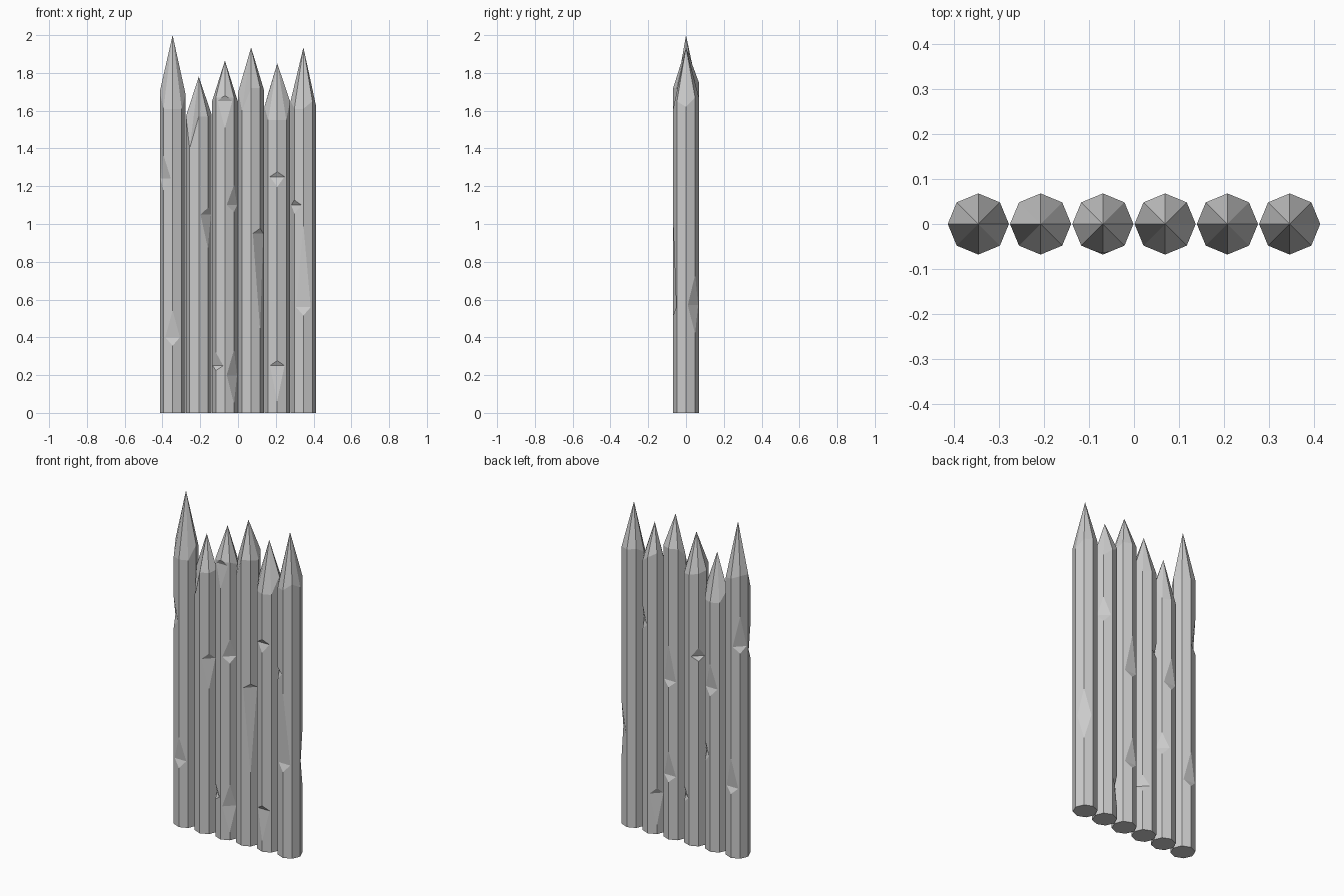
import bpy
import bmesh
import math
from mathutils import Matrix, Vector

if "Cube" in bpy.data.objects:
    bpy.data.objects.remove(bpy.data.objects["Cube"], do_unlink=True)

SIDES = 8
RADIUS = 0.068
SPACING = 0.1385
CHIP_DEPTH = 0.016

# Edge indices around a stake, counted from the model's left
(LEFT, BACK_LEFT, BACK, BACK_RIGHT,
 RIGHT, FRONT_RIGHT, FRONT, FRONT_LEFT) = range(SIDES)

# Single flat wood tone
wood = bpy.data.materials.new("grey_wood")
wood.use_nodes = True
GREY = (0.6, 0.6, 0.6, 1)
wood.diffuse_color = GREY
wood.node_tree.nodes["Principled BSDF"].inputs["Base Color"].default_value = GREY


def make_object(name, bm):
    """Turn a bmesh into a linked object."""
    bmesh.ops.recalc_face_normals(bm, faces=bm.faces)
    mesh = bpy.data.meshes.new(name)
    bm.to_mesh(mesh)
    bm.free()
    mesh.materials.append(wood)
    obj = bpy.data.objects.new(name, mesh)
    bpy.context.scene.collection.objects.link(obj)
    return obj


def direction(edge):
    angle = edge * math.tau / SIDES
    return Vector((math.cos(angle), math.sin(angle), 0))


def stake_mesh(tip, shoulders):
    """Octagonal post with an uneven sharpened point."""
    bm = bmesh.new()
    ring = [direction(i) * RADIUS for i in range(SIDES)]
    low = [bm.verts.new(p) for p in ring]
    high = [bm.verts.new((p.x, p.y, z)) for p, z in zip(ring, shoulders)]
    apex = bm.verts.new((0, 0, tip))
    bm.faces.new(low[::-1])
    for i in range(SIDES):
        j = (i + 1) % SIDES
        bm.faces.new((low[i], low[j], high[j], high[i]))
        bm.faces.new((high[i], high[j], apex))
    return bm


def add_chip(bm, edge, top, deep, bottom):
    """Wedge-shaped cutter that bites into one edge of a stake."""
    outer = RADIUS + 0.002
    profile = [(outer, top), (RADIUS - CHIP_DEPTH, deep), (outer, bottom)]
    turn = Matrix.Rotation(edge * math.tau / SIDES, 3, "Z")
    near, far = [
        [bm.verts.new(turn @ Vector((r, y, z))) for r, z in profile]
        for y in (-0.06, 0.06)
    ]
    bm.faces.new(near)
    bm.faces.new(far[::-1])
    for i in range(3):
        j = (i + 1) % 3
        bm.faces.new((near[i], far[i], far[j], near[j]))


# Tip height, then shoulder heights from LEFT round to FRONT_LEFT
stakes = [
    (2.0, (1.69, 1.67, 1.68, 1.7, 1.7, 1.61, 1.61, 1.61)),
    (1.78, (1.58, 1.5, 1.5, 1.5, 1.57, 1.4, 1.57, 1.57)),
    (1.865, (1.65, 1.62, 1.63, 1.64, 1.65, 1.67, 1.67, 1.67)),
    (1.935, (1.71, 1.75, 1.75, 1.75, 1.7, 1.6, 1.72, 1.72)),
    (1.85, (1.65, 1.62, 1.66, 1.69, 1.62, 1.55, 1.55, 1.55)),
    (1.935, (1.62, 1.67, 1.67, 1.68, 1.65, 1.61, 1.61, 1.65)),
]

# Chips per stake: edge, top, deepest point, bottom
chips = [
    [(FRONT, 0.56, 0.4, 0.35), (FRONT_RIGHT, 1.38, 1.24, 1.17),
     (BACK_RIGHT, 1.48, 1.27, 1.23), (BACK, 0.62, 0.42, 0.38)],
    [(FRONT_LEFT, 1.09, 1.05, 0.85), (BACK, 1.15, 0.98, 0.93),
     (BACK_LEFT, 0.67, 0.57, 0.52)],
    [(FRONT, 1.69, 1.65, 1.49), (FRONT_LEFT, 1.22, 1.1, 1.06),
     (FRONT_LEFT, 0.35, 0.2, 0.03), (FRONT_RIGHT, 0.33, 0.25, 0.22),
     (BACK_RIGHT, 1.2, 1.14, 1.11), (BACK_LEFT, 0.35, 0.28, 0.24)],
    [(FRONT_LEFT, 0.98, 0.95, 0.37), (BACK, 1.2, 0.95, 0.91),
     (BACK, 0.55, 0.38, 0.34)],
    [(FRONT, 1.28, 1.25, 1.19), (FRONT, 0.28, 0.25, 0.04),
     (BACK_RIGHT, 0.28, 0.24, 0.03), (BACK_LEFT, 1.37, 1.25, 1.2)],
    [(FRONT_RIGHT, 1.13, 1.1, 1.05), (FRONT, 1.05, 0.56, 0.51),
     (BACK_LEFT, 0.75, 0.57, 0.4)],
]

# Build the row, carving each stake with its chips
for index, ((tip, shoulders), cuts) in enumerate(zip(stakes, chips)):
    stake = make_object(f"stake_{index + 1}", stake_mesh(tip, shoulders))

    cutter_bm = bmesh.new()
    for cut in cuts:
        add_chip(cutter_bm, *cut)
    cutter = make_object("chip_cutter", cutter_bm)
    cutter.hide_render = True

    carve = stake.modifiers.new("chips", "BOOLEAN")
    carve.operation = "DIFFERENCE"
    carve.solver = "EXACT"
    carve.object = cutter
    bpy.context.view_layer.update()
    graph = bpy.context.evaluated_depsgraph_get()
    carved = bpy.data.meshes.new_from_object(stake.evaluated_get(graph))
    stake.modifiers.clear()
    stake.data = carved
    bpy.data.objects.remove(cutter, do_unlink=True)

    stake.location.x = (index - (len(stakes) - 1) / 2) * SPACING
